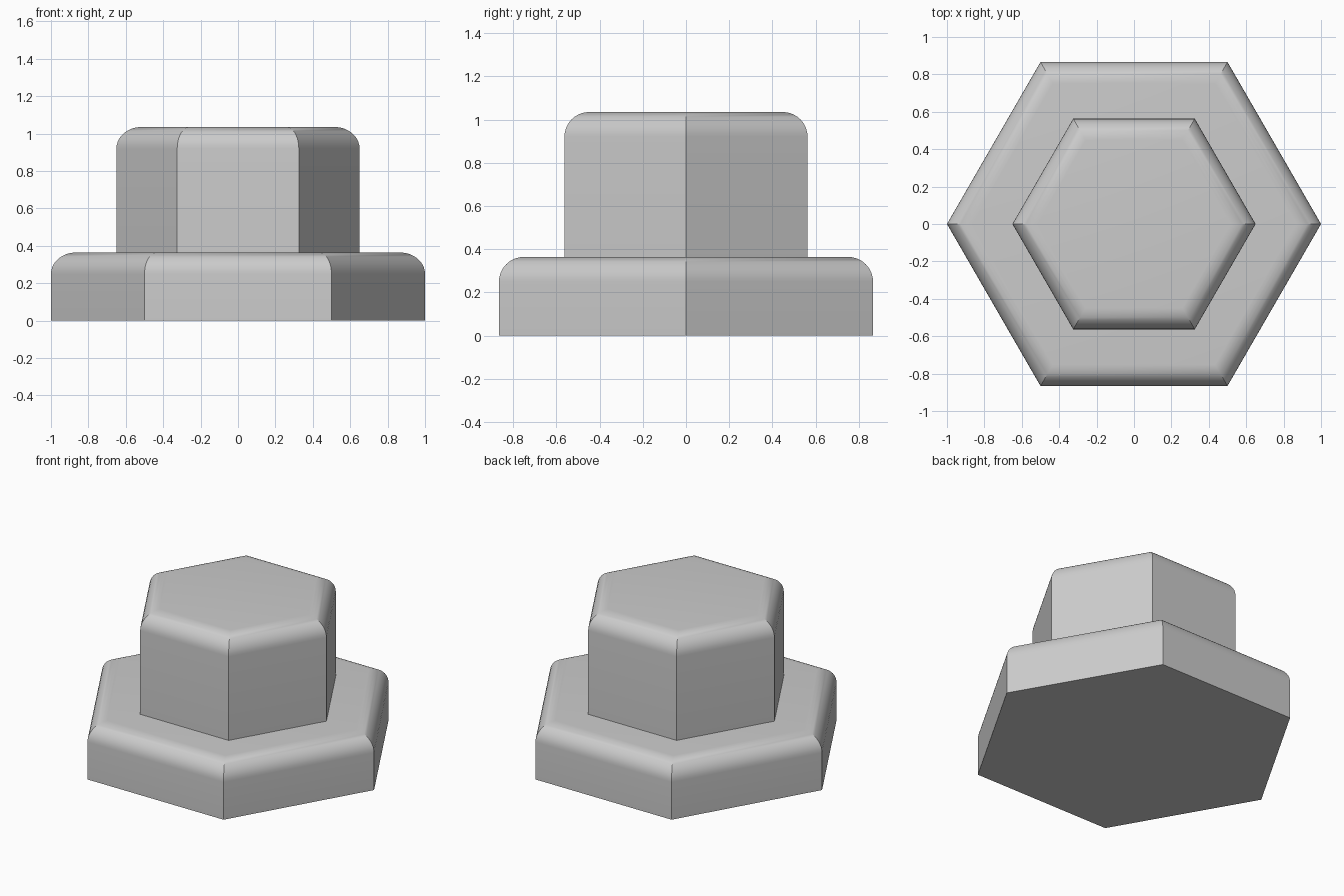
import bpy
import bmesh
from math import sin, cos, pi

cube = bpy.data.objects.get("Cube")
if cube:
    bpy.data.objects.remove(cube, do_unlink=True)

SIDES = 6
SEGMENTS = 10
FILLET = 0.115

grey = bpy.data.materials.new("plain_grey")
grey.use_nodes = True
colour = (0.6, 0.6, 0.6, 1)
grey.diffuse_color = colour
grey.node_tree.nodes["Principled BSDF"].inputs["Base Color"].default_value = colour


def rounded_hex(name, radius, bottom, top):
    """Hexagonal prism whose top rim is rounded by a quarter-circle fillet."""
    apothem = radius * cos(pi / SIDES)
    profile = [(apothem, bottom)]
    for i in range(SEGMENTS + 1):
        a = pi / 2 * i / SEGMENTS
        profile.append((apothem - FILLET * (1 - cos(a)), top - FILLET * (1 - sin(a))))

    bm = bmesh.new()
    rings = []
    for inset, z in profile:
        r = inset / cos(pi / SIDES)
        rings.append([bm.verts.new((r * cos(2 * pi * k / SIDES), r * sin(2 * pi * k / SIDES), z))
                      for k in range(SIDES)])
    for low, high in zip(rings, rings[1:]):
        for k in range(SIDES):
            n = (k + 1) % SIDES
            bm.faces.new((low[k], low[n], high[n], high[k]))
    bm.faces.new(rings[0][::-1])
    bm.faces.new(rings[-1])

    mesh = bpy.data.meshes.new(name)
    bm.to_mesh(mesh)
    bm.free()
    mesh.materials.append(grey)
    obj = bpy.data.objects.new(name, mesh)
    bpy.context.collection.objects.link(obj)

    # Smooth fillet, crisp corners
    bpy.ops.object.select_all(action='DESELECT')
    obj.select_set(True)
    bpy.context.view_layer.objects.active = obj
    bpy.ops.object.shade_smooth_by_angle(angle=pi / 6)


# Wide base and the narrower head, sunk slightly into it
rounded_hex("base_flange", 1.0, 0.0, 0.364)
rounded_hex("hex_head", 0.65, 0.35, 1.035)
